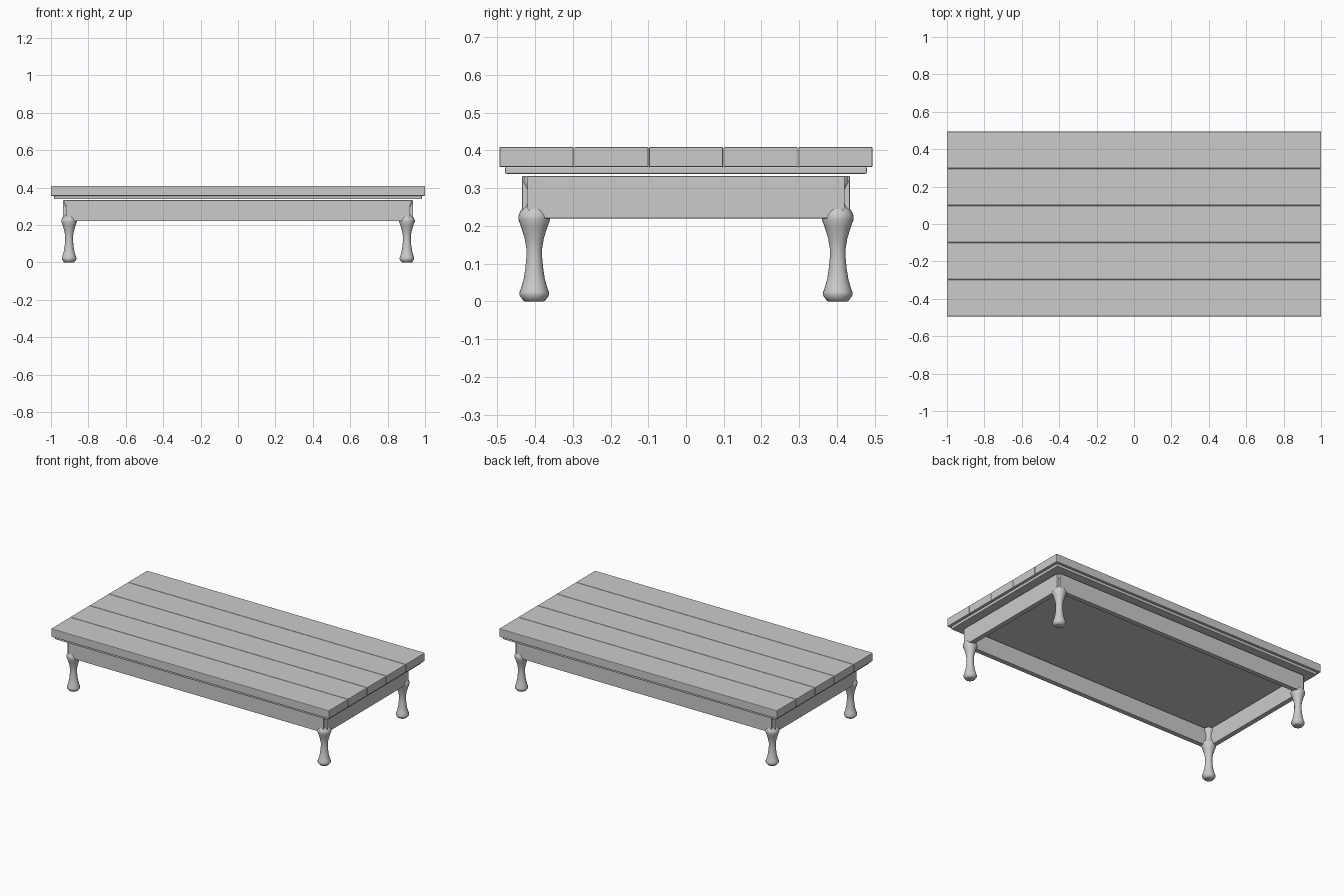
import bpy, bmesh, math

if "Cube" in bpy.data.objects:
    bpy.data.objects.remove(bpy.data.objects["Cube"])


def box(name, x, y, z, bevel=0.003):
    """Bevelled box from (min, max) ranges."""
    bm = bmesh.new()
    bmesh.ops.create_cube(bm, size=1)
    for v in bm.verts:
        v.co = [r[0] if c < 0 else r[1] for c, r in zip(v.co, (x, y, z))]
    bmesh.ops.bevel(bm, geom=bm.edges[:], offset=bevel, segments=2,
                    profile=0.5, affect='EDGES')
    me = bpy.data.meshes.new(name)
    bm.to_mesh(me)
    bm.free()
    ob = bpy.data.objects.new(name, me)
    bpy.context.collection.objects.link(ob)
    return ob


def lathe(name, profile, loc, n=24):
    """Closed turned form from (radius, z) points."""
    bm = bmesh.new()
    rings = [[bm.verts.new((r * math.cos(2 * math.pi * i / n),
                            r * math.sin(2 * math.pi * i / n), z))
              for i in range(n)] for r, z in profile]
    for a, b in zip(rings, rings[1:]):
        for i in range(n):
            j = (i + 1) % n
            bm.faces.new((a[i], a[j], b[j], b[i]))
    bm.faces.new(rings[0][::-1])
    bm.faces.new(rings[-1])
    me = bpy.data.meshes.new(name)
    bm.to_mesh(me)
    bm.free()
    ob = bpy.data.objects.new(name, me)
    ob.location = loc
    bpy.context.collection.objects.link(ob)
    bpy.ops.object.select_all(action='DESELECT')
    ob.select_set(True)
    bpy.context.view_layer.objects.active = ob
    bpy.ops.object.shade_smooth_by_angle(angle=math.radians(40))
    return ob


# Table top: five planks along x
for i in range(5):
    c = (i - 2) * 0.198
    box(f"top_plank_{i + 1}", (-1, 1), (c - 0.098, c + 0.098), (0.356, 0.409))

# Backing panel under the planks
box("under_panel", (-0.983, 0.983), (-0.479, 0.479), (0.338, 0.357), 0.004)

# Apron boards, leaving small notches at the corners for the legs
T, OX, OY = 0.032, 0.935, 0.434
for s, label in ((-1, "front"), (1, "back")):
    y = sorted((s * OY, s * (OY - T)))
    box(f"apron_{label}", (-0.92, 0.92), y, (0.22, 0.332), 0.002)
for s, label in ((-1, "left"), (1, "right")):
    x = sorted((s * OX, s * (OX - T)))
    box(f"apron_{label}", x, (-0.42, 0.42), (0.22, 0.332), 0.002)

# Turned legs
PROFILE = [(0.025, 0), (0.029, 0.002), (0.039, 0.016), (0.039, 0.024),
           (0.034, 0.038), (0.028, 0.06), (0.024, 0.085), (0.021, 0.115),
           (0.021, 0.14), (0.025, 0.165), (0.034, 0.195), (0.042, 0.217),
           (0.042, 0.226), (0.036, 0.241), (0.027, 0.251), (0.022, 0.27),
           (0.021, 0.285), (0.027, 0.303), (0.033, 0.316), (0.03, 0.332)]
for sx, lx in ((-1, "left"), (1, "right")):
    for sy, ly in ((-1, "front"), (1, "back")):
        lathe(f"leg_{ly}_{lx}", PROFILE, (sx * 0.903, sy * 0.402, 0))
